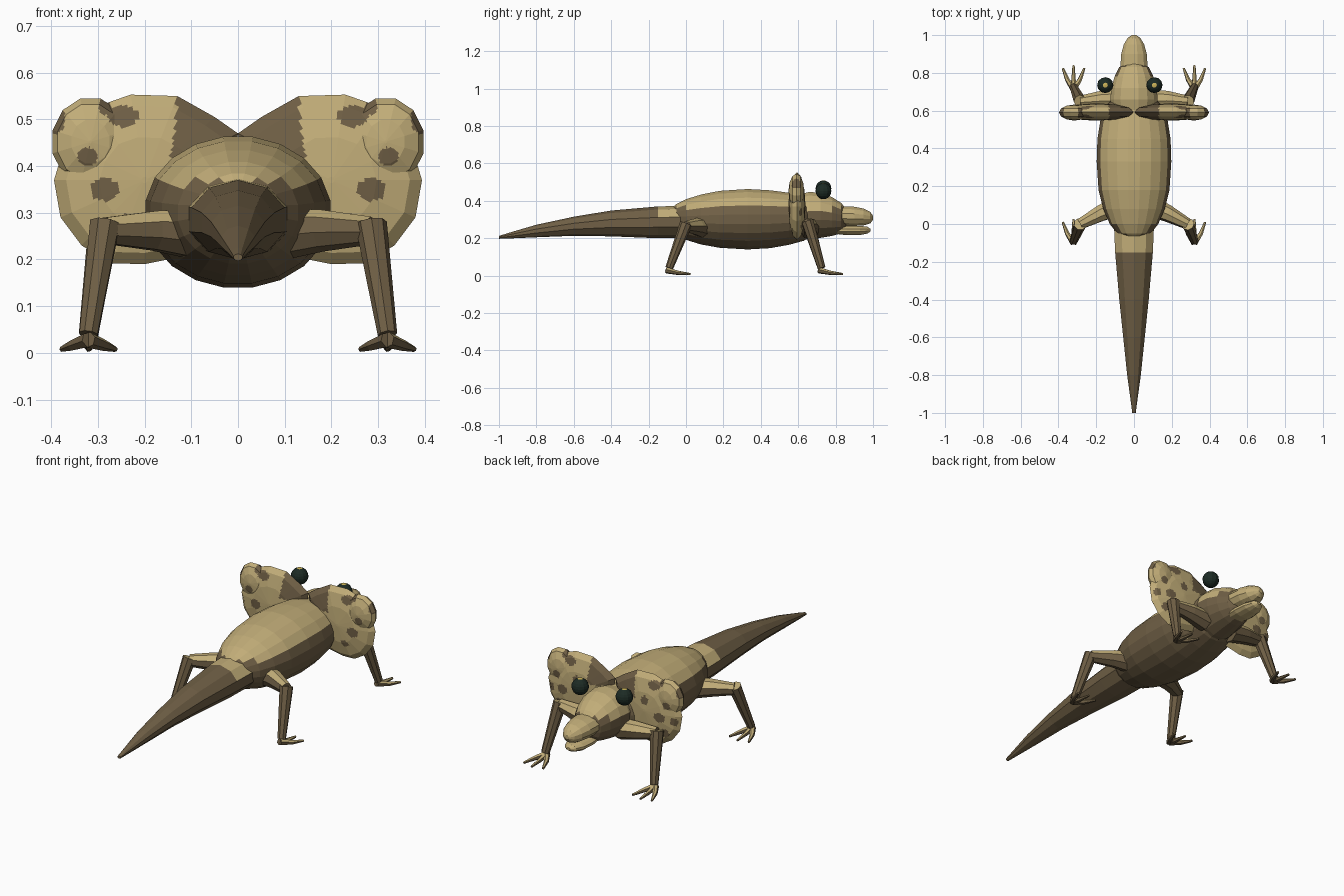
import bpy, bmesh, math
from mathutils import Vector

cube = bpy.data.objects.get("Cube")
if cube:
    bpy.data.objects.remove(cube)


def material(name, rgb):
    m = bpy.data.materials.new(name)
    m.use_nodes = True
    m.diffuse_color = (*rgb, 1)
    m.node_tree.nodes["Principled BSDF"].inputs["Base Color"].default_value = (*rgb, 1)
    return m


TAN = material("tan_skin", (0.54, 0.42, 0.19))
BROWN = material("brown_skin", (0.16, 0.115, 0.06))
DARK = material("dark_eye", (0.012, 0.024, 0.018))
GOLD = material("gold_pupil", (0.6, 0.45, 0.1))


def finish(name, bm, mats, rule=None):
    """Store the mesh; rule(face centre, normal) is true where the second colour goes."""
    bmesh.ops.recalc_face_normals(bm, faces=bm.faces)
    for f in bm.faces:
        f.material_index = int(bool(rule and rule(f.calc_center_median(), f.normal)))
    mesh = bpy.data.meshes.new(name)
    bm.to_mesh(mesh)
    bm.free()
    for m in mats:
        mesh.materials.append(m)
    ob = bpy.data.objects.new(name, mesh)
    bpy.context.collection.objects.link(ob)
    return ob


def skin(bm, rings):
    """Join rings of points with quads and close both ends."""
    loops = [[bm.verts.new(p) for p in ring] for ring in rings]
    n = len(loops[0])
    for a, b in zip(loops, loops[1:]):
        for i in range(n):
            j = (i + 1) % n
            bm.faces.new((a[i], a[j], b[j], b[i]))
    bm.faces.new(loops[0])
    bm.faces.new(loops[-1])


def tube(bm, points, radii, sides=8):
    """Tapered limb along a path."""
    pts = [Vector(p) for p in points]
    rings = []
    for i, (p, r) in enumerate(zip(pts, radii)):
        t = (pts[min(i + 1, len(pts) - 1)] - pts[max(i - 1, 0)]).normalized()
        u = t.cross(Vector((0.3, 0.2, 1))).normalized()
        v = t.cross(u)
        angles = [math.tau * (k + 0.5) / sides for k in range(sides)]
        rings.append([p + r * (u * math.cos(a) + v * math.sin(a)) for a in angles])
    skin(bm, rings)


def trunk(name, sections, sides, mats, rule):
    """Elliptical sections along y: (y, half width, bottom, top)."""
    rings = []
    for y, w, lo, hi in sections:
        angles = [math.tau * (k + 0.5) / sides for k in range(sides)]
        rings.append([(w * math.cos(a), y, (lo + hi) / 2 + (hi - lo) / 2 * math.sin(a))
                      for a in angles])
    bm = bmesh.new()
    skin(bm, rings)
    return finish(name, bm, mats, rule)


def ball(name, centre, size, mats, rule=None, segments=16, rings=10):
    bm = bmesh.new()
    bmesh.ops.create_uvsphere(bm, u_segments=segments, v_segments=rings, radius=1)
    bmesh.ops.scale(bm, vec=size, verts=bm.verts)
    bmesh.ops.translate(bm, vec=centre, verts=bm.verts)
    return finish(name, bm, mats, rule)


# Body, tan on the back and brown below
trunk("body", [(-0.07, 0.05, 0.25, 0.365), (-0.05, 0.09, 0.22, 0.385), (0, 0.13, 0.19, 0.41),
               (0.08, 0.165, 0.165, 0.435), (0.18, 0.19, 0.147, 0.455), (0.33, 0.2, 0.138, 0.465),
               (0.45, 0.196, 0.145, 0.458), (0.55, 0.18, 0.163, 0.445), (0.63, 0.145, 0.185, 0.43),
               (0.7, 0.08, 0.23, 0.39)], 20, [BROWN, TAN],
      lambda c, n: c.z > 0.37)

# Tail, tan only where it joins the body
trunk("tail", [(-1, 0.01, 0.197, 0.212), (-0.96, 0.015, 0.198, 0.225), (-0.8, 0.038, 0.205, 0.272),
               (-0.6, 0.06, 0.213, 0.315), (-0.4, 0.082, 0.21, 0.348), (-0.15, 0.105, 0.2, 0.37),
               (0.08, 0.115, 0.2, 0.375)], 10, [BROWN, TAN],
      lambda c, n: c.y > -0.15 and n.z > 0.3)

# Head, snout and lower jaw
trunk("head", [(0.54, 0.09, 0.22, 0.4), (0.6, 0.12, 0.19, 0.435), (0.66, 0.128, 0.19, 0.45),
               (0.72, 0.122, 0.2, 0.445), (0.78, 0.105, 0.21, 0.422), (0.83, 0.08, 0.225, 0.39),
               (0.855, 0.045, 0.25, 0.36)], 16, [BROWN, TAN],
      lambda c, n: c.z > 0.36)
trunk("snout", [(0.76, 0.06, 0.275, 0.36), (0.83, 0.075, 0.265, 0.372), (0.9, 0.07, 0.264, 0.37),
                (0.95, 0.056, 0.267, 0.36), (0.985, 0.035, 0.278, 0.342), (1, 0.012, 0.298, 0.32)],
      12, [TAN], None)
trunk("lower_jaw", [(0.78, 0.05, 0.225, 0.262), (0.86, 0.06, 0.215, 0.268),
                    (0.93, 0.053, 0.216, 0.267), (0.97, 0.034, 0.224, 0.262),
                    (0.987, 0.01, 0.236, 0.25)], 12, [TAN], None)

# Eyes, slightly uneven
for side, centre in (("left", (0.108, 0.735, 0.452)), ("right", (-0.152, 0.735, 0.466))):
    ball(side + "_eye", centre, (0.043, 0.042, 0.043), [DARK, GOLD],
         lambda c, n: n.z > 0.91, 12, 10)

# Spots on the frill: x, z, half width, half height
SPOTS = [(0.245, 0.507, 0.034, 0.022), (0.322, 0.42, 0.022, 0.02), (0.285, 0.35, 0.03, 0.024),
         (0.24, 0.28, 0.022, 0.016), (0.39, 0.5, 0.02, 0.03), (0.285, 0.53, 0.014, 0.02)]
REAR_SPOTS = [(0.31, 0.27, 0.024, 0.02), (0.2, 0.42, 0.022, 0.024), (0.36, 0.34, 0.018, 0.024)]


def spotted(c, n):
    x = abs(c.x)
    spots = SPOTS + (REAR_SPOTS if c.y > 0.6 else [])
    edge = 0.13 + (0.55 - c.z) * 0.1
    return (x < edge and c.z > 0.42) or any(
        ((x - sx) / w) ** 2 + ((c.z - sz) / h) ** 2 < 1 for sx, sz, w, h in spots)


def lens(name, outline, centre, y, depth, side):
    """Faceted disc, thickest at its centre, cut finely for the spots."""
    rings = []
    for step in (-88, -60, -30, 0, 30, 60, 88):
        a = math.radians(step)
        rings.append([(side * (centre[0] + (px - centre[0]) * math.cos(a)),
                       y + depth * math.sin(a),
                       centre[1] + (pz - centre[1]) * math.cos(a)) for px, pz in outline])
    bm = bmesh.new()
    skin(bm, rings)
    bmesh.ops.subdivide_edges(bm, edges=bm.edges, cuts=6, use_grid_fill=True)
    finish(name, bm, [TAN, BROWN], spotted)


LOBE = [(0, 0.47), (0.05, 0.505), (0.13, 0.55), (0.23, 0.553), (0.31, 0.525), (0.37, 0.45),
        (0.394, 0.37), (0.38, 0.29), (0.335, 0.23), (0.27, 0.192), (0.2, 0.19), (0.1, 0.21),
        (0.02, 0.32)]
PATCH = [(0.316 + 0.084 * math.cos(math.tau * (k + 0.5) / 12),
          0.452 + 0.096 * math.sin(math.tau * (k + 0.5) / 12)) for k in range(12)]


def foot(bm, s, ankle):
    """Three splayed toes that point forward from the ankle."""
    x, y, z = ankle
    for spread in (-1, 0, 1):
        tip = y + (0.115 if spread == 0 else 0.1)
        tube(bm, [(s * x, y - 0.012, z - 0.012), (s * (x + spread * 0.034), y + 0.04, 0.016),
                  (s * (x + spread * 0.057), tip, 0.008)], (0.017, 0.012, 0.006), 6)


# Frill lobes and legs on both sides
for s, side in ((1, "left"), (-1, "right")):
    lens(side + "_frill", LOBE, (0.2, 0.37), 0.593, 0.046, s)
    lens(side + "_frill_patch", PATCH, (0.316, 0.452), 0.59, 0.042, s)
    legs = {
        "front_leg": ([(0.08, 0.66, 0.25), (0.18, 0.66, 0.265), (0.285, 0.65, 0.275)],
                      (0.32, 0.725, 0.04)),
        "hind_leg": ([(0.1, 0.09, 0.255), (0.18, 0.055, 0.262), (0.285, 0.0, 0.262)],
                     (0.32, -0.09, 0.04)),
    }
    for part, (thigh, ankle) in legs.items():
        bm = bmesh.new()
        tube(bm, [(s * x, y, z) for x, y, z in thigh], (0.055, 0.045, 0.03))
        knee = thigh[-1]
        tube(bm, [(s * knee[0], knee[1], knee[2] + 0.015), (s * ankle[0], ankle[1], ankle[2])],
             (0.034, 0.021))
        foot(bm, s, ankle)
        finish(side + "_" + part, bm, [BROWN, TAN], lambda c, n: n.z > 0.45)
